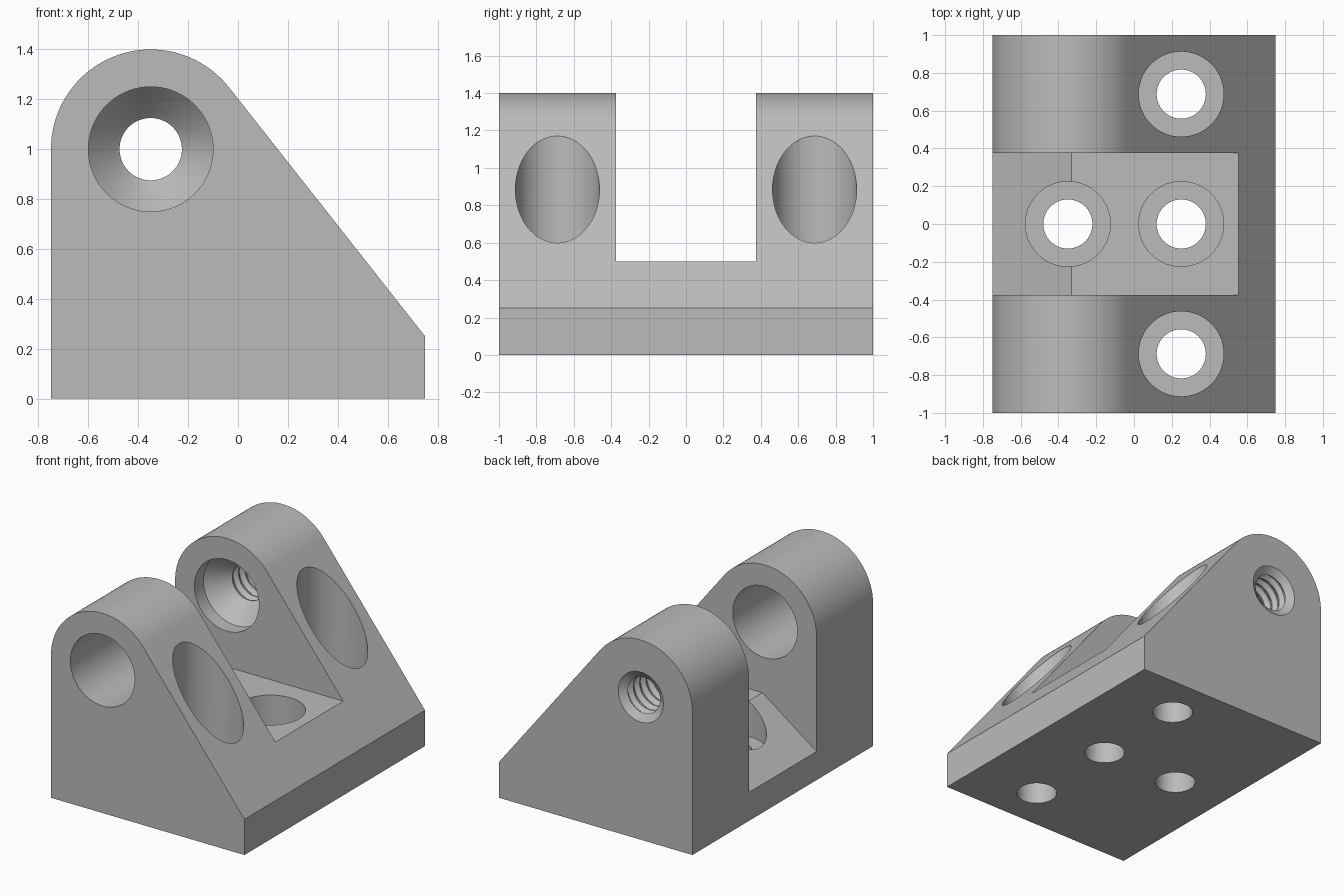
import bpy, bmesh, math
from mathutils import Matrix

if "Cube" in bpy.data.objects:
    bpy.data.objects.remove(bpy.data.objects["Cube"])

grey = bpy.data.materials.new("light grey")
grey.diffuse_color = (0.5, 0.5, 0.5, 1)
grey.use_nodes = True
grey.node_tree.nodes["Principled BSDF"].inputs["Base Color"].default_value = grey.diffuse_color


def make_object(name, bm):
    bmesh.ops.recalc_face_normals(bm, faces=bm.faces)
    mesh = bpy.data.meshes.new(name)
    bm.to_mesh(mesh)
    bm.free()
    mesh.materials.append(grey)
    obj = bpy.data.objects.new(name, mesh)
    bpy.context.collection.objects.link(obj)
    return obj


def extrude_xz(name, outline, half_width):
    """Prism from an x-z outline, centred on y = 0."""
    bm = bmesh.new()
    face = bm.faces.new([bm.verts.new((x, -half_width, z)) for x, z in outline])
    ext = bmesh.ops.extrude_face_region(bm, geom=[face])["geom"]
    verts = [v for v in ext if isinstance(v, bmesh.types.BMVert)]
    bmesh.ops.translate(bm, verts=verts, vec=(0, 2 * half_width, 0))
    return make_object(name, bm)


def turned(name, profile, matrix, n=72):
    """Closed solid turned about z from (radius, height) pairs."""
    bm = bmesh.new()
    rings = [[bm.verts.new((r * math.cos(2 * math.pi * i / n),
                            r * math.sin(2 * math.pi * i / n), h)) for i in range(n)]
             for r, h in profile]
    for a, b in zip(rings, rings[1:]):
        for i in range(n):
            j = (i + 1) % n
            bm.faces.new((a[i], a[j], b[j], b[i]))
    bm.faces.new(rings[0][::-1])
    bm.faces.new(rings[-1])
    bm.transform(matrix)
    return make_object(name, bm)


def cut(target, cutter):
    mod = target.modifiers.new(cutter.name, 'BOOLEAN')
    mod.operation = 'DIFFERENCE'
    mod.solver = 'EXACT'
    mod.object = cutter
    bpy.context.view_layer.objects.active = target
    bpy.ops.object.modifier_apply(modifier=mod.name)
    bpy.data.objects.remove(cutter)


# Bracket body: rounded top blending tangentially into the sloping front
cx, cz, R = -0.35, 1.0, 0.4
dx, dz = 0.75 - cx, 0.25 - cz
tangent = math.atan2(dz, dx) + math.acos(R / math.hypot(dx, dz))
steps = 40
outline = [(-0.75, 0), (0.75, 0), (0.75, 0.25)]
for i in range(steps + 1):
    a = tangent + (math.pi - tangent) * i / steps
    outline.append((cx + R * math.cos(a), cz + R * math.sin(a)))
bracket = extrude_xz("clevis_bracket", outline, 1.0)

# Slot between the ears, its floor dropping toward the back
slope = 0.3 / 0.42
slot = [(-0.95, 0.2 - 0.2 * slope), (-0.33, 0.5), (1, 0.5), (1, 2), (-0.95, 2)]
cut(bracket, extrude_xz("slot_cutter", slot, 0.375))

# Counterbored mounting holes
for x, y in ((-0.35, 0), (0.25, 0), (0.25, -0.6875), (0.25, 0.6875)):
    cut(bracket, turned("mount_hole_cutter",
                        [(0.13, -0.1), (0.13, 0.25), (0.225, 0.25), (0.225, 2)],
                        Matrix.Translation((x, y, 0))))

# Pin bore through the front ear
along_y = Matrix.Translation((cx, 0, cz)) @ Matrix.Rotation(-math.pi / 2, 4, 'X')
cut(bracket, turned("pin_bore_cutter", [(0.25, -1.1), (0.25, -0.2)], along_y))

# Rear ear: pin seat, cone, threaded hole and exit chamfer
thread = [(0.25, 0.2), (0.25, 0.475), (0.147, 0.595)]
pitch = 0.07
for k in range(5):
    y = 0.6 + k * pitch
    thread += [(0.125, y + 0.015), (0.125, y + 0.025), (0.15, y + 0.05), (0.15, y + 0.06)]
thread += [(0.125, 0.965), (0.175, 1.0), (0.175, 1.1)]
cut(bracket, turned("thread_cutter", thread, along_y))

# Smooth round surfaces, crisp edges
bpy.ops.object.select_all(action='DESELECT')
bracket.select_set(True)
bpy.context.view_layer.objects.active = bracket
bpy.ops.object.shade_smooth_by_angle(angle=math.radians(25))
